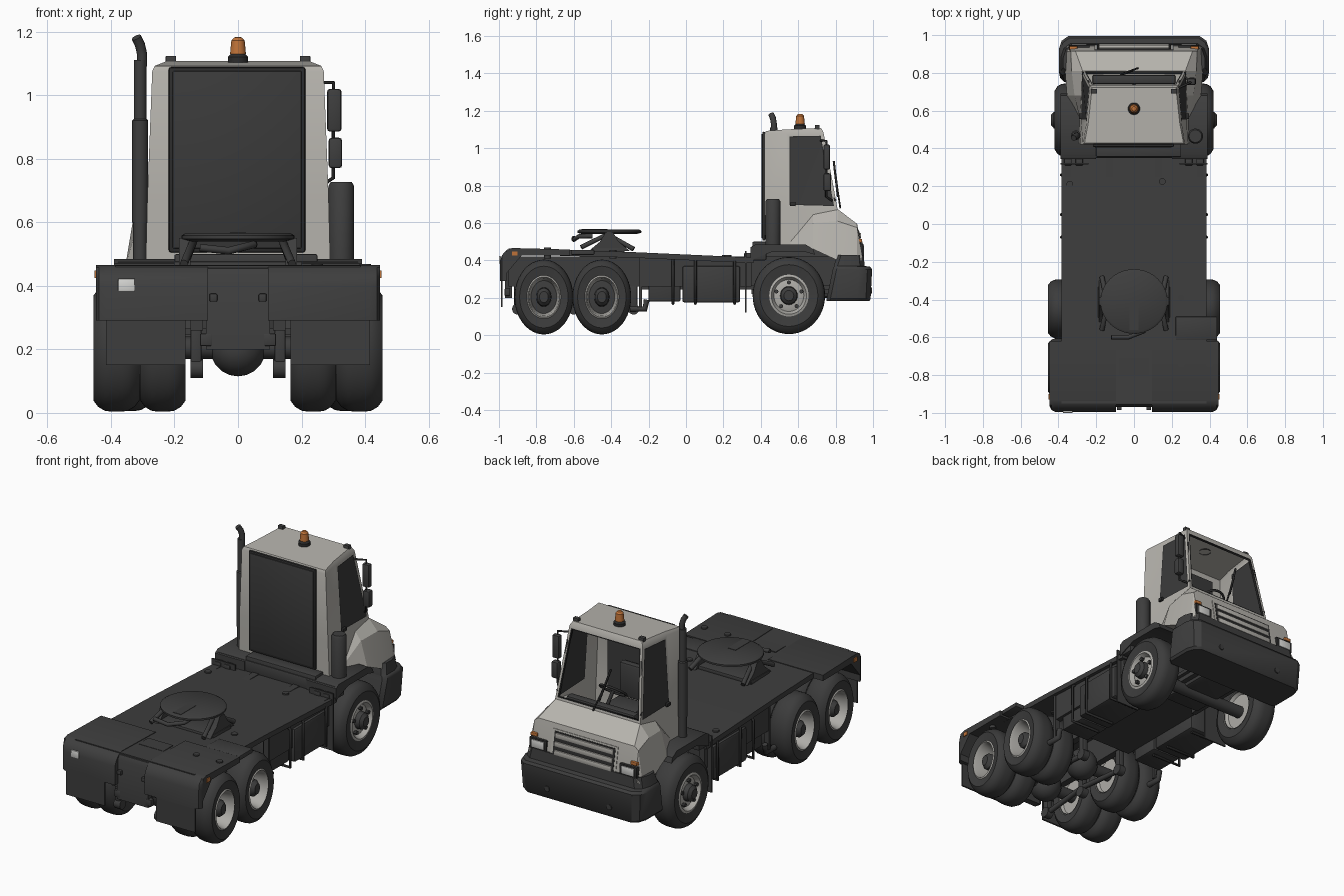
import bpy, bmesh, math
from mathutils import Vector

if "Cube" in bpy.data.objects:
    bpy.data.objects.remove(bpy.data.objects["Cube"])


def mat(name, r, g, b):
    m = bpy.data.materials.new(name)
    m.diffuse_color = (r, g, b, 1)
    m.use_nodes = True
    m.node_tree.nodes["Principled BSDF"].inputs["Base Color"].default_value = m.diffuse_color
    return m


DARK = mat("dark grey paint", .048, .048, .048)
RUBBER = mat("tyre rubber", .045, .045, .045)
BLACK = mat("black trim", .025, .025, .025)
GLASS = mat("dark glass", .042, .042, .042)
WHITE = mat("off white paint", .47, .455, .42)
RIM = mat("rim grey", .42, .41, .385)
ORANGE = mat("amber lens", .52, .17, .04)
LENS = mat("clear lens", .68, .68, .66)


def finish(name, bm, *mats, angle=.6):
    """Turn a bmesh into an object, smooth except at sharp edges."""
    for f in bm.faces:
        f.smooth = True
    for e in bm.edges:
        e.smooth = len(e.link_faces) == 2 and e.calc_face_angle() < angle
    me = bpy.data.meshes.new(name)
    bm.to_mesh(me)
    bm.free()
    for m in mats:
        me.materials.append(m)
    ob = bpy.data.objects.new(name, me)
    bpy.context.collection.objects.link(ob)
    return ob


def loft(rings):
    """Skin between point rings and cap both ends."""
    bm = bmesh.new()
    vs = [[bm.verts.new(p) for p in r] for r in rings]
    n = len(rings[0])
    bands = [[bm.faces.new((a[i], a[(i + 1) % n], b[(i + 1) % n], b[i])) for i in range(n)]
             for a, b in zip(vs, vs[1:])]
    bm.faces.new(vs[0])
    bm.faces.new(vs[-1])
    bmesh.ops.recalc_face_normals(bm, faces=bm.faces[:])
    return bm, bands


def box(name, x, y, z, m, bevel=0):
    bm, _ = loft([[(x[0], y[0], h), (x[1], y[0], h), (x[1], y[1], h), (x[0], y[1], h)] for h in z])
    if bevel:
        bmesh.ops.bevel(bm, geom=bm.edges[:], offset=bevel, segments=2, affect='EDGES', profile=.5)
    return finish(name, bm, m)


def side_box(name, s, x, *a, **k):
    return box(name, sorted((s * x[0], s * x[1])), *a, **k)


def prism(name, pts, x0, x1, m):
    """Extrude a (y, z) side profile across x."""
    return finish(name, loft([[(x, y, z) for y, z in pts] for x in (x0, x1)])[0], m)


def lathe(name, prof, c, m, axis='z', s=1, sy=1, n=40):
    """Spin (radius, height) points about an axis through c."""
    bm = bmesh.new()
    rows = []
    for r, h in prof:
        row = []
        for i in range(n):
            a = 2 * math.pi * i / n
            u, v = r * math.cos(a), r * math.sin(a)
            p = {'x': (s * h, u * sy, v), 'y': (u, s * h, v), 'z': (u, v * sy, h)}[axis]
            row.append(bm.verts.new(Vector(c) + Vector(p)))
        rows.append(row)
    for a, b in zip(rows, rows[1:]):
        for i in range(n):
            bm.faces.new((a[i], a[(i + 1) % n], b[(i + 1) % n], b[i]))
    bmesh.ops.remove_doubles(bm, verts=bm.verts[:], dist=1e-5)
    bmesh.ops.recalc_face_normals(bm, faces=bm.faces[:])
    return finish(name, bm, m)


def cyl(name, r, h0, h1, c, m, **k):
    return lathe(name, [(0, h0), (r, h0), (r, h1), (0, h1)], c, m, **k)


def tube(name, pts, r, m, cyclic=False):
    cu = bpy.data.curves.new(name, 'CURVE')
    cu.dimensions = '3D'
    cu.bevel_depth, cu.bevel_resolution, cu.use_fill_caps = r, 2, True
    sp = cu.splines.new('POLY')
    sp.points.add(len(pts) - 1)
    for p, q in zip(sp.points, pts):
        p.co = (*q, 1)
    sp.use_cyclic_u = cyclic
    cu.materials.append(m)
    bpy.context.collection.objects.link(bpy.data.objects.new(name, cu))


# Wheels
def tyre(name, c, w, R, s, sy):
    lathe(name, [(.108, .01), (.165, 0), (R - .015, .015), (R - .003, .035), (R, .055), (R, w - .055),
                 (R - .003, w - .035), (R - .015, w - .015), (.165, w), (.108, w - .01)],
          c, RUBBER, 'x', s, sy, 48)
    lathe(name + "_inner_rim", [(0, .03), (.1, .03), (.116, .006)], c, RIM, 'x', s, sy)


for s in (-1, 1):
    c, w = (s * .27, .55, .212), .15
    tyre("front_tyre", c, w, .206, s, .94)
    lathe("front_rim", [(0, w - .025), (.06, w - .022), (.085, w - .03), (.1, w - .004), (.112, w - .008)],
          c, RIM, 'x', s, .94)
    lathe("front_hub", [(.05, w - .025), (.046, w + .005), (.028, w + .02), (0, w + .02)], c, DARK, 'x', s, .94, 20)
    for i in range(5):
        a = i * math.pi * .4 + math.pi / 2
        cyl("wheel_bolt", .011, w - .03, w - .008,
            (c[0], c[1] + .07 * math.cos(a), c[2] + .07 * math.sin(a)), DARK, axis='x', s=s, n=8)
    for y in (-.45, -.76):
        tyre("rear_inner_tyre", (s * .165, y, .204), .143, .2, s, .785)
        c, w = (s * .31, y, .204), .145
        tyre("rear_outer_tyre", c, w, .2, s, .785)
        lathe("rear_rim", [(.088, w - .1), (.1, w - .02), (.108, w - .003), (.116, w - .008)], c, RIM, 'x', s, .785)
        lathe("rear_rim_disc", [(0, w - .09), (.09, w - .1)], c, DARK, 'x', s, .785)
        lathe("rear_hub", [(.052, w - .1), (.048, w - .035), (.03, w - .015), (0, w - .015)], c, DARK, 'x', s, .785, 20)

# Axles, differentials and chassis rails
for y in (.55, -.45, -.76):
    cyl("axle", .035, -.32, .32, (0, y, .205), DARK, axis='x', n=16)
    if y < 0:
        lathe("differential", [(.088 * math.sin(t * math.pi / 10), -.088 * math.cos(t * math.pi / 10))
                               for t in range(11)], (0, y, .203), DARK, 'x')
for s in (-1, 1):
    side_box("chassis_rail", s, (.11, .15), (-.95, .9), (.26, .42), DARK)
    for y in (-.90, -.60, -.28):
        side_box("suspension_hanger", s, (.115, .15), (y - .02, y + .02), (.14, .30), DARK, bevel=.006)
        cyl("hanger_bush", .03, .11, .15, (0, y, .14), DARK, axis='x', s=s, n=16)
    side_box("leaf_spring", s, (.12, .15), (.35, .78), (.22, .25), DARK)
    tube("spring_beam", [(s * .13, -.9, .14), (s * .13, -.6, .17), (s * .13, -.28, .14)], .015, DARK)
box("belly_plate", (-.17, .17), (-.25, .80), (.245, .265), DARK)
box("engine", (-.12, .12), (.4, .86), (.20, .5), DARK, .02)

# Deck, sloping down towards the cab
prism("deck", [(-.95, .464), (-.3, .445), (.36, .415), (.36, .385), (-.3, .415), (-.95, .432)], -.385, .385, DARK)
prism("rear_centre_panel", [(-.93, .463), (-.955, .455), (-.968, .43), (-.968, .2), (-.93, .2)], -.1, .1, DARK)
# Rear fenders with chamfered outer corners
FENDER = [(-.93, .466), (-.62, .458), (-.62, .425), (-.88, .425), (-.96, .33), (-.96, .29), (-.995, .29),
          (-.995, .40), (-.982, .43), (-.958, .457)]
for s in (-1, 1):
    rings = [[(s * x, max(y, lim) if y < -.7 else y, z) for y, z in FENDER]
             for x, lim in ((.095, -1), (.415, -1), (.437, -.985), (.447, -.965))]
    finish("rear_fender", loft(rings)[0], DARK)
    side_box("mud_flap", s, (.165, .415), (-.99, -.98), (.15, .30), DARK)
    side_box("marker_lamp", s, (.43, .452), (-.93, -.9), (.425, .448), ORANGE)
    side_box("rear_bracket", s, (.065, .09), (-.985, -.96), (.35, .375), DARK, bevel=.004)
    side_box("tow_bracket", s, (.08, .12), (-.97, -.94), (.21, .25), DARK, bevel=.005)
    # Side tanks, steps and brackets
    side_box("side_panel", s, (.33, .365), (-.24, .35), (.26, .42), DARK)
    side_box("side_tank", s, (.17, .38), (-.02, .29), (.175, .37), DARK, bevel=.012)
    side_box("battery_box", s, (.17, .35), (-.2, -.03), (.18, .38), DARK, bevel=.008)
    for y in (-.07, .05, .26):
        tube("tank_strap", [(s * .2, y, .17), (s * .385, y, .17), (s * .385, y, .39), (s * .36, y, .41)], .008, BLACK)
    side_box("step_post", s, (.34, .37), (-.25, -.235), (.15, .43), DARK)
    tube("air_pipe", [(s * .36, -.3, .14), (s * .36, -.22, .14), (s * .36, -.21, .19)], .016, DARK)
    # Front fenders and splash flap
    prism("front_fender", [(.345, .40), (.345, .47), (.37, .485), (.64, .485), (.68, .46), (.69, .43), (.64, .445),
                           (.46, .445), (.39, .42)], s * .2, s * .39, DARK)
    side_box("splash_flap", s, (.24, .39), (.315, .323), (.12, .45), DARK)
    for x in (.29, .35):
        side_box("deck_clip", s, (x - .02, x + .02), (.31, .35), (.41, .44), DARK, bevel=.006)
box("cab_rear_ledge", (-.385, .385), (.35, .43), (.40, .478), DARK, .008)
box("cab_mount_beam", (-.2, .25), (.355, .43), (.45, .50), DARK, .006)
box("reverse_lamp", (-.377, -.325), (-1.0, -.99), (.383, .423), LENS, .003)
box("deck_hatch", (.22, .44), (-.615, -.49), (.43, .456), DARK, .005)
box("deck_plate", (-.08, .08), (-.8, -.71), (.45, .4615), DARK)
for x, y in ((.25, -.74), (.4, -.74), (.25, -.39), (-.34, .21), (.15, .225)):
    cyl("deck_fitting", .018, .41, (.468 if y < -.5 else .455 if y < 0 else .43), (x, y, 0), DARK, n=12)

# Fifth wheel coupling
lathe("coupling_plate", [(0, .54), (.15, .54), (.178, .548), (.178, .558), (.165, .566), (0, .566)],
      (0, -.41, 0), DARK, sy=.96)
box("coupling_slot", (-.025, .025), (-.56, -.42), (.55, .568), DARK)
box("coupling_base", (-.19, .19), (-.5, -.33), (.44, .465), DARK, .006)
for s in (-1, 1):
    prism("coupling_support", [(-.52, .45), (-.3, .45), (-.36, .50), (-.39, .55), (-.43, .55), (-.46, .50)],
          s * .15, s * .185, DARK)
    tube("coupling_strut", [(s * .17, -.56, .47), (s * .14, -.42, .54), (s * .17, -.28, .46)], .013, DARK)
tube("release_handle", [(.05, -.5, .53), (.05, -.57, .53), (-.03, -.60, .51), (-.12, -.60, .52)], .012, DARK)


# Cab shell: six-point rings, with open windscreen and glazed doors
def cab_ring(zb, zf, xb, xf, yb, ym, yf):
    xm, zm = (xb + xf) / 2, (zb + zf) / 2
    return [(-xb, yb, zb), (xb, yb, zb), (xm, ym, zm), (xf, yf, zf), (-xf, yf, zf), (-xm, ym, zm)]


bm, bands = loft([cab_ring(.485, .485, .29, .285, .425, .535, .66), cab_ring(.685, .675, .285, .275, .42, .535, .81),
                  cab_ring(1.075, 1.085, .27, .235, .42, .535, .735), cab_ring(1.092, 1.108, .262, .222, .428, .535, .722)])
for i in (2, 3, 4):
    f = bands[1][i]
    bmesh.ops.inset_individual(bm, faces=[f], thickness=.018 if i == 3 else .024)
    for g in bmesh.ops.inset_individual(bm, faces=[f], thickness=.008)['faces']:
        g.material_index = 1
    f.material_index = 2
bmesh.ops.delete(bm, geom=[bands[1][3]], context='FACES')
cab = finish("cab_shell", bm, WHITE, BLACK, GLASS, angle=.7)
mod = cab.modifiers.new("thickness", 'SOLIDIFY')
mod.thickness, mod.offset = .012, -1
box("rear_window_seal", (-.218, .212), (.408, .424), (.505, 1.088), BLACK, .007)
box("rear_window", (-.206, .2), (.404, .42), (.518, 1.076), GLASS, .004)
box("rear_window_inside", (-.2, .2), (.432, .436), (.6, 1.05), GLASS)


# Hood flaring out to the bumper
def hood_ring(y, *xz):
    return [(x, y, z) for x, z in xz] + [(-x, y, z) for x, z in reversed(xz)]


bm, _ = loft([hood_ring(.56, (.27, .52), (.288, .50), (.288, .48)), hood_ring(.68, (.27, .655), (.315, .60), (.355, .46)),
              hood_ring(.81, (.272, .675), (.33, .61), (.365, .40)), hood_ring(.915, (.31, .595), (.335, .575), (.36, .40)),
              hood_ring(.942, (.30, .44), (.335, .43), (.357, .40))])
finish("hood", bm, WHITE, angle=.2)


# Grille with louvres, lamps
def front_y(z):
    return .915 + (.595 - z) * .174


for z0, z1, h, m, d in ((.405, .565, .21, WHITE, .003), (.418, .555, .195, BLACK, .005)):
    prism("grille_panel", [(front_y(z1) - .02, z1), (front_y(z1) + d, z1), (front_y(z0) + d, z0), (front_y(z0) - .02, z0)],
          -h, h, m)
for z in (.441, .487, .533):
    box("grille_louvre", (-.185, .185), (front_y(z) - .005, front_y(z) + .011), (z - .014, z + .014), WHITE, .003)
for s in (-1, 1):
    side_box("headlamp_surround", s, (.235, .345), (.90, .948), (.425, .49), BLACK, bevel=.004)
    side_box("headlamp", s, (.25, .33), (.91, .952), (.435, .48), LENS, bevel=.004)
    side_box("turn_signal", s, (.30, .342), (.90, .942), (.495, .515), ORANGE, bevel=.004)


# Bumper with a stepped top
def bumper_ring(z, x, y0, y1):
    half = [(x - .02, y0), (x, y0 + .02), (x, y1 - .07), (x - .015, y1 - .025), (x - .05, y1)]
    return [(a, b, z) for a, b in half] + [(-a, b, z) for a, b in reversed(half)]


bm, _ = loft([bumper_ring(.182, .38, .75, .98), bumper_ring(.195, .39, .752, .987), bumper_ring(.352, .398, .785, .995),
              bumper_ring(.366, .392, .79, .985), bumper_ring(.37, .387, .79, .955), bumper_ring(.43, .375, .81, .950)])
finish("bumper", bm, DARK)
for s in (-1, 1):
    cyl("bumper_tow_eye", .016, .98, .995, (s * .2, 0, .24), DARK, axis='y', n=12)

# Exhaust, air cleaner
cyl("exhaust_base", .022, .47, .6, (-.308, .47, 0), DARK, n=20)
lathe("exhaust_muffler", [(0, .59), (.025, .6), (.025, .92), (.02, .925), (.02, 1.11), (0, 1.11)], (-.308, .47, 0), DARK, n=24)
tube("exhaust_tip", [(-.302, .47, 1.09), (-.302, .47, 1.13), (-.309, .465, 1.16), (-.32, .455, 1.182)], .016, DARK)
lathe("air_cleaner", [(0, .47), (.04, .475), (.04, .715), (.033, .727), (0, .727)], (.325, .465, 0), DARK, n=28)

# Beacon and roof fittings
lathe("beacon_base", [(.032, 1.09), (.032, 1.12), (.022, 1.13), (0, 1.13)], (0, .61, 0), BLACK, n=20)
lathe("beacon_lens", [(.025, 1.13), (.021, 1.172), (.012, 1.182), (0, 1.183)], (0, .61, 0), ORANGE, n=20)
for s in (-1, 1):
    side_box("roof_bracket", s, (.195, .228), (.69, .715), (1.09, 1.124), DARK, bevel=.003)
    tube("grab_rail", [(s * .27, .80, .72), (s * .262, .785, .74), (s * .238, .748, 1.0), (s * .232, .735, 1.02)], .006, BLACK)
    side_box("door_handle", s, (.275, .292), (.555, .585), (.69, .71), BLACK, bevel=.003)

# Mirrors on the right side
tube("mirror_arm", [(.235, .72, 1.04), (.30, .75, 1.04), (.30, .75, .74), (.27, .78, .72)], .006, BLACK)
box("mirror_large", (.28, .326), (.735, .77), (.885, 1.02), DARK, .01)
box("mirror_small", (.285, .328), (.735, .775), (.77, .866), DARK, .01)

# Wipers
tube("wiper", [(.02, .825, .68), (-.02, .81, .78), (-.05, .80, .86)], .005, BLACK)
tube("wiper_blade", [(-.07, .79, .93), (-.01, .812, .74)], .006, BLACK)

# Cab interior
box("dashboard", (-.22, .22), (.74, .79), (.5, .70), DARK, .01)
box("seat_base", (-.1, .1), (.47, .62), (.49, .62), DARK, .015)
box("seat_back", (-.09, .09), (.445, .49), (.62, .82), DARK, .015)
tube("steering_column", [(0, .74, .66), (0, .67, .74)], .01, BLACK)
tube("steering_wheel", [(.075 * math.cos(i * math.pi / 12), .67 + .055 * math.sin(i * math.pi / 12),
                         .745 + .045 * math.sin(i * math.pi / 12)) for i in range(24)], .007, BLACK, True)
